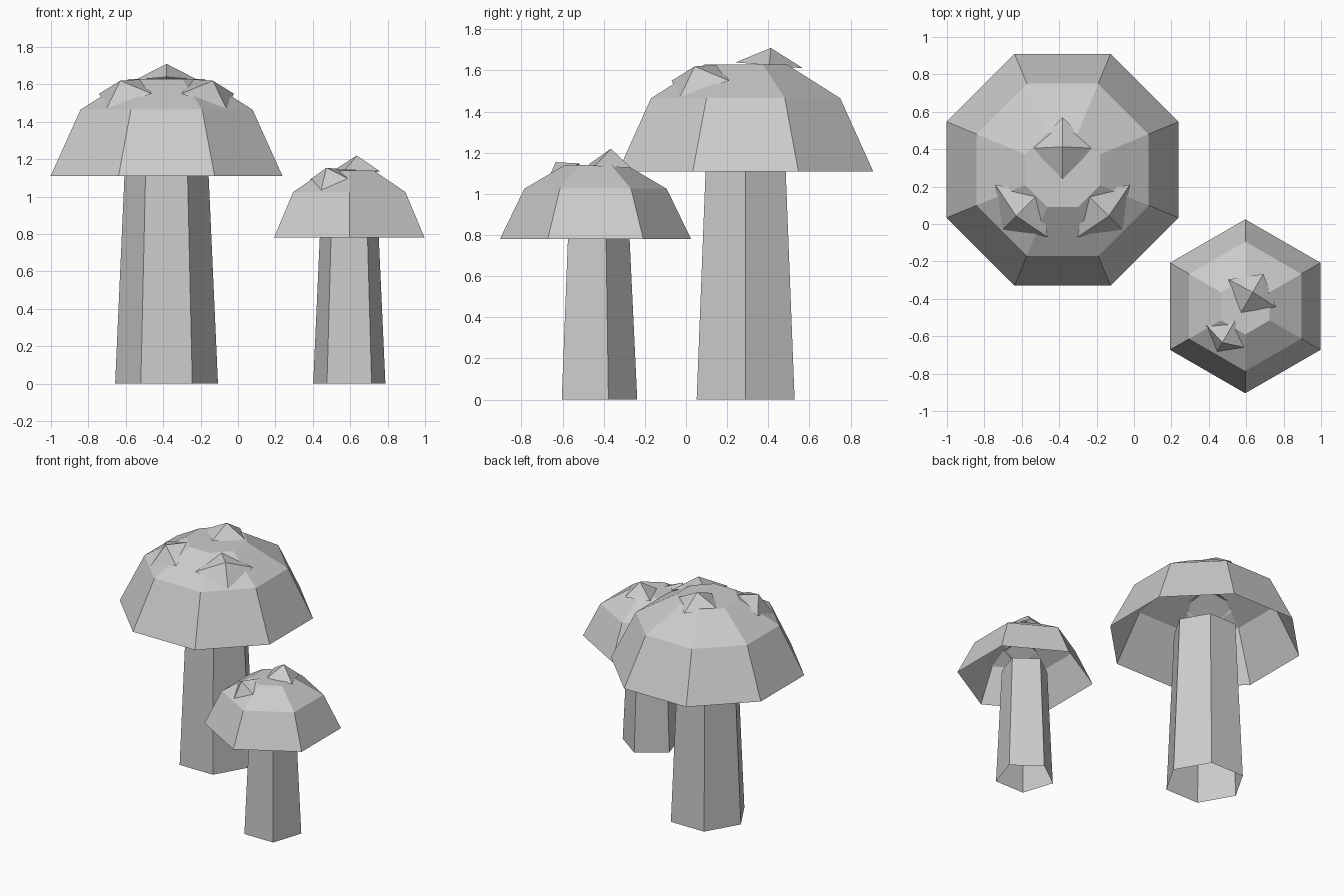
import bpy, bmesh
from math import sin, cos, radians, pi
from mathutils import Vector

if "Cube" in bpy.data.objects:
    bpy.data.objects.remove(bpy.data.objects["Cube"])


def finish(name, bm):
    bmesh.ops.recalc_face_normals(bm, faces=bm.faces)
    me = bpy.data.meshes.new(name)
    bm.to_mesh(me)
    bm.free()
    ob = bpy.data.objects.new(name, me)
    bpy.context.collection.objects.link(ob)
    return ob


def lathe(name, centre, sides, start, profile, close_top):
    """Flat-sided open shell through rings of (radius, z)."""
    bm = bmesh.new()
    rings = []
    for r, z in profile:
        rings.append([bm.verts.new((centre[0] + r * cos(start + 2 * pi * i / sides),
                                    centre[1] + r * sin(start + 2 * pi * i / sides), z))
                      for i in range(sides)])
    for a, b in zip(rings, rings[1:]):
        for i in range(sides):
            j = (i + 1) % sides
            bm.faces.new((a[i], a[j], b[j], b[i]))
    if close_top:
        bm.faces.new(rings[-1])
    return finish(name, bm)


def spot(name, centre, azimuth, tilt, across, along, height):
    """Four-sided pyramid leaning outward on the cap."""
    a, t = radians(azimuth), radians(tilt)
    c = Vector(centre)
    side = Vector((-sin(a), cos(a), 0)) * across
    down = Vector((cos(a) * cos(t), sin(a) * cos(t), -sin(t))) * along
    up = Vector((cos(a) * sin(t), sin(a) * sin(t), cos(t))) * height
    bm = bmesh.new()
    base = [bm.verts.new(c + v) for v in (down, side, -down, -side)]
    tip = bm.verts.new(c + up)
    for i in range(4):
        bm.faces.new((base[i], base[(i + 1) % 4], tip))
    return finish(name, bm)


# large mushroom: hexagonal stem, octagonal cap
big = (-0.382, 0.29)
lathe("large_stem", big, 6, 0, [(0.275, 0), (0.221, 1.2)], False)
lathe("large_cap", big, 8, pi / 8,
      [(0.671, 1.11), (0.498, 1.465), (0.216, 1.63)], True)
spot("large_spot_back", (-0.382, 0.405, 1.625), 90, 5, 0.165, 0.165, 0.085)
for label, s in (("left", -1), ("right", 1)):
    spot("large_spot_" + label, (big[0] + s * 0.22, 0.07, 1.55),
         270 + s * 45, 29, 0.198, 0.161, 0.08)

# small mushroom: pentagonal stem, hexagonal cap
small = (0.595, -0.44)
lathe("small_stem", small, 5, pi / 2, [(0.203, 0), (0.162, 0.86)], False)
lathe("small_cap", small, 6, pi / 2,
      [(0.465, 0.78), (0.346, 1.025), (0.15, 1.14)], True)
spot("small_spot_top", (0.632, -0.37, 1.135), 60, 4, 0.147, 0.119, 0.085)
spot("small_spot_front", (0.492, -0.60, 1.09), 240, 31, 0.125, 0.112, 0.075)
